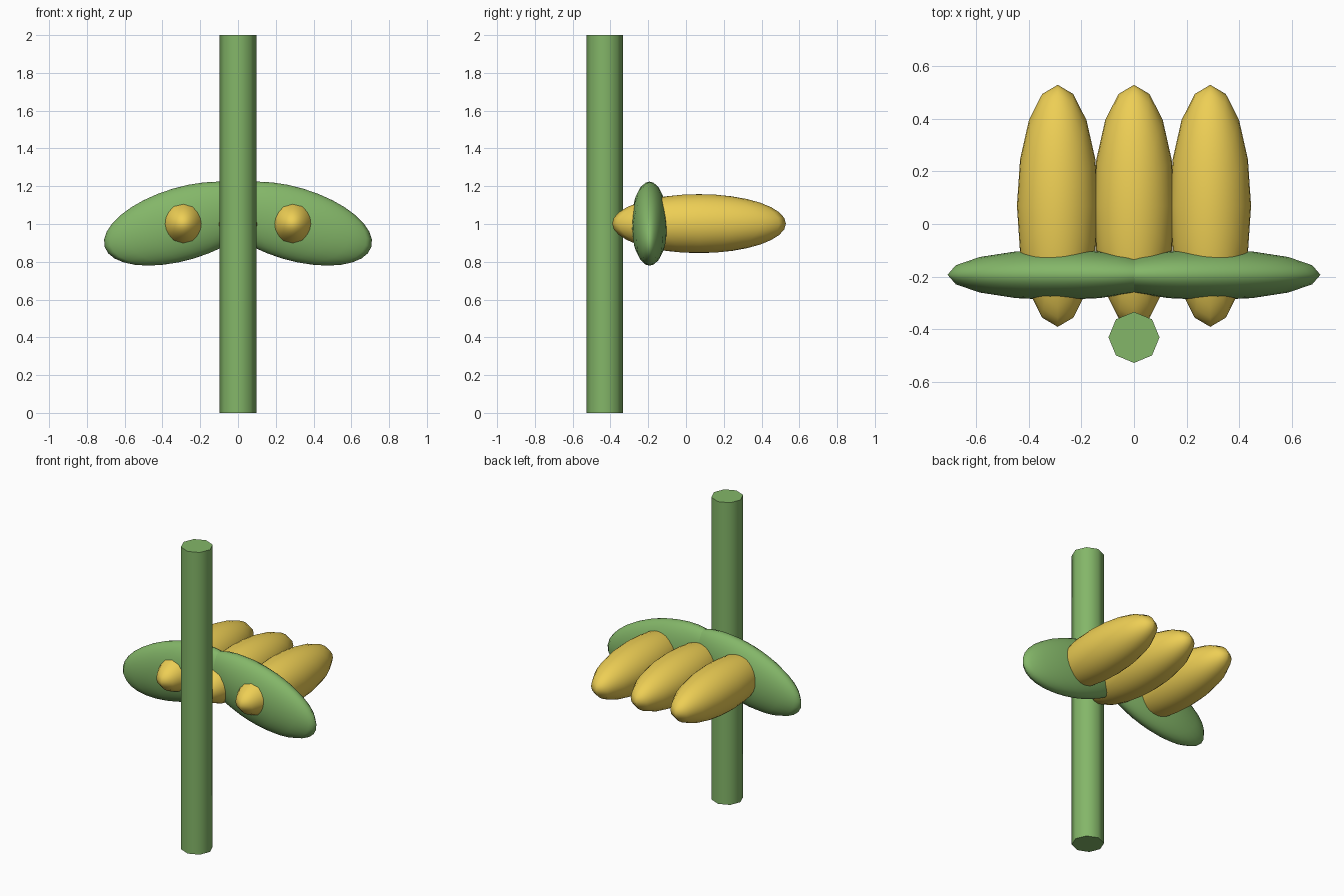
import bpy
from math import radians

if "Cube" in bpy.data.objects:
    bpy.data.objects.remove(bpy.data.objects["Cube"])


def material(name, rgb):
    m = bpy.data.materials.new(name)
    m.diffuse_color = (*rgb, 1)
    m.use_nodes = True
    m.node_tree.nodes["Principled BSDF"].inputs["Base Color"].default_value = m.diffuse_color
    return m


GREEN = material("leaf_green", (0.23, 0.47, 0.14))
YELLOW = material("warm_yellow", (0.85, 0.62, 0.09))


def finish(name, mat, angle):
    ob = bpy.context.object
    ob.name = name
    ob.data.materials.append(mat)
    bpy.ops.object.shade_smooth_by_angle(angle=radians(angle))
    return ob


def ellipsoid(name, mat, loc, radii, tilt=0):
    bpy.ops.mesh.primitive_uv_sphere_add(segments=16, ring_count=16, radius=1,
                                         location=loc, rotation=(0, tilt, 0))
    bpy.context.object.scale = radii
    return finish(name, mat, 180)


# Upright eight-sided stem
bpy.ops.mesh.primitive_cylinder_add(vertices=8, radius=0.097, depth=2,
                                    location=(0, -0.431, 1))
finish("stem", GREEN, 60)

# Pair of drooping leaves, overlapping in the middle
for name, s in (("leaf_left", -1), ("leaf_right", 1)):
    ellipsoid(name, GREEN, (s * 0.29, -0.193, 1.002),
              (0.434, 0.096, 0.193), s * radians(16.5))

# Row of three long yellow pods
for i in range(3):
    ellipsoid(f"pod_{i + 1}", YELLOW, ((i - 1) * 0.29, 0.069, 1.002),
              (0.155, 0.46, 0.156))
